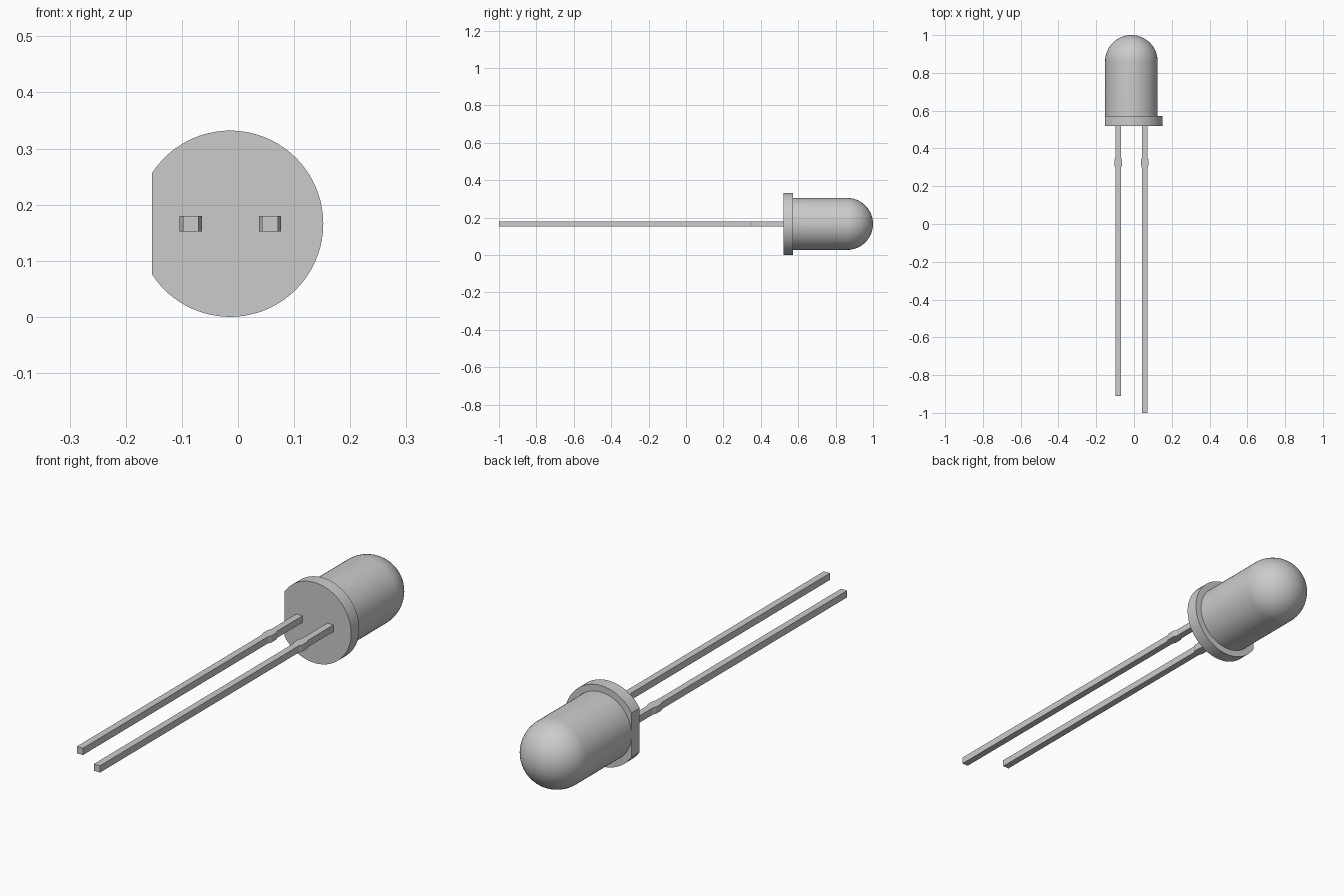
import bpy, bmesh, math

if "Cube" in bpy.data.objects:
    bpy.data.objects.remove(bpy.data.objects["Cube"])

CX, CZ = -0.014, 0.166            # axis of the bulb
R_FLANGE, R_LENS = 0.166, 0.139
Y_BASE, Y_RIM, Y_TIP = 0.52, 0.573, 1.0


def finish(name, bm, smooth=False):
    bmesh.ops.remove_doubles(bm, verts=bm.verts, dist=1e-5)
    bmesh.ops.recalc_face_normals(bm, faces=bm.faces)
    mesh = bpy.data.meshes.new(name)
    bm.to_mesh(mesh)
    bm.free()
    ob = bpy.data.objects.new(name, mesh)
    bpy.context.collection.objects.link(ob)
    if smooth:
        bpy.ops.object.select_all(action='DESELECT')
        bpy.context.view_layer.objects.active = ob
        ob.select_set(True)
        bpy.ops.object.shade_smooth_by_angle(angle=math.radians(30))
    return ob


def prism(name, points, offset, smooth=False):
    """Extrude a closed flat outline along an offset vector."""
    bm = bmesh.new()
    face = bm.faces.new([bm.verts.new(p) for p in points])
    ext = bmesh.ops.extrude_face_region(bm, geom=[face], use_keep_orig=True)
    moved = [g for g in ext['geom'] if isinstance(g, bmesh.types.BMVert)]
    bmesh.ops.translate(bm, verts=moved, vec=offset)
    return finish(name, bm, smooth)


# Lens: cylinder with a hemispherical end, spun around the y axis
profile = [(0, Y_RIM), (R_LENS, Y_RIM)]
for i in range(17):
    a = math.pi / 2 * i / 16
    profile.append((R_LENS * math.cos(a), Y_TIP - R_LENS + R_LENS * math.sin(a)))
bm = bmesh.new()
vs = [bm.verts.new((CX + r, y, CZ)) for r, y in profile]
edges = [bm.edges.new(pair) for pair in zip(vs, vs[1:])]
bmesh.ops.spin(bm, geom=vs + edges, cent=(CX, 0, CZ), axis=(0, 1, 0),
               angle=2 * math.pi, steps=64, use_merge=True)
finish("lens", bm, True)

# Flange: disc with a flat cut level with the side of the lens
a0 = math.acos(R_LENS / R_FLANGE)
arc = [-math.pi + a0 + (2 * math.pi - 2 * a0) * i / 60 for i in range(61)]
prism("flange", [(CX + R_FLANGE * math.cos(a), Y_BASE, CZ + R_FLANGE * math.sin(a))
                 for a in arc], (0, Y_RIM - Y_BASE, 0), True)

# Leads: square wires with a wider standoff bump near the top
W, B = 0.014, 0.020
for name, x, end in (("short_lead", -0.084, -0.91), ("long_lead", 0.057, -1.0)):
    side = [(W, end), (W, 0.295), (B, 0.31), (B, 0.34), (W, 0.355), (W, Y_BASE)]
    outline = [(x + w, y, CZ + W) for w, y in side]
    outline += [(x - w, y, CZ + W) for w, y in reversed(side)]
    prism(name, outline, (0, 0, -2 * W))
